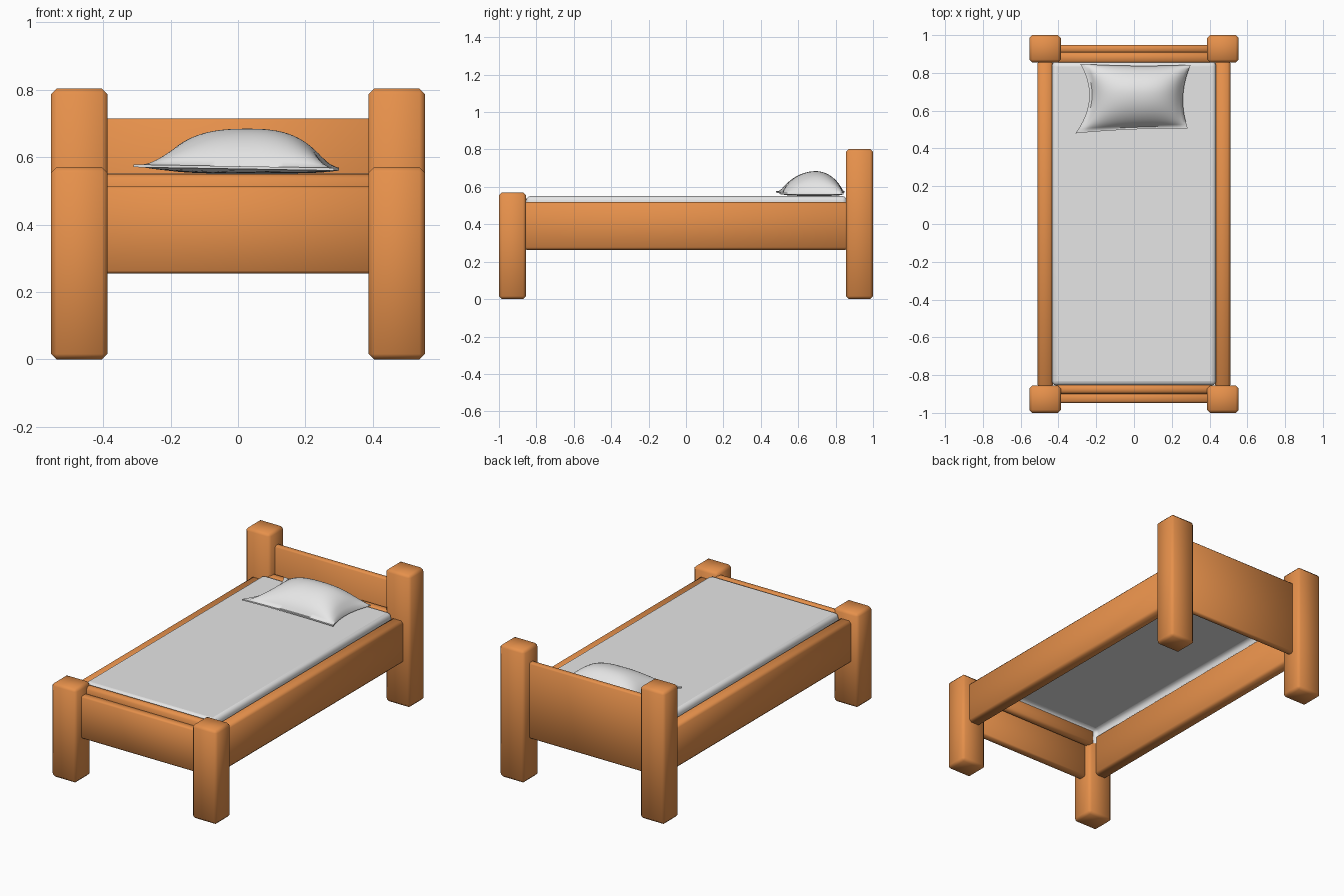
import bpy, bmesh, math

if "Cube" in bpy.data.objects:
    bpy.data.objects.remove(bpy.data.objects["Cube"])


def material(name, rgb):
    m = bpy.data.materials.new(name)
    m.diffuse_color = (*rgb, 1.0)
    m.use_nodes = True
    m.node_tree.nodes["Principled BSDF"].inputs["Base Color"].default_value = m.diffuse_color
    return m


WOOD = material("warm_wood", (0.79, 0.28, 0.07))
LINEN = material("white_linen", (0.79, 0.79, 0.79))


def finish(name, bm, mat):
    bmesh.ops.recalc_face_normals(bm, faces=bm.faces)
    for f in bm.faces:
        f.smooth = True
    me = bpy.data.meshes.new(name)
    bm.to_mesh(me)
    bm.free()
    me.materials.append(mat)
    ob = bpy.data.objects.new(name, me)
    bpy.context.collection.objects.link(ob)
    return ob


def soft_box(x, y, z, bevel, segments=1):
    """Soft-edged box from (min, max) ranges."""
    bm = bmesh.new()
    bmesh.ops.create_cube(bm, size=1)
    for v in bm.verts:
        v.co = [(r[0] + r[1]) / 2 + c * (r[1] - r[0])
                for r, c in zip((x, y, z), v.co)]
    bmesh.ops.bevel(bm, geom=bm.edges[:], offset=bevel, segments=segments,
                    profile=0.5, affect='EDGES')
    return bm


def block(name, x, y, z, bevel):
    return finish(name, soft_box(x, y, z, bevel), WOOD)


def span(side, a, b):
    return tuple(sorted((side * a, side * b)))


# Corner posts and side rails
for side, label in ((-1, "left"), (1, "right")):
    for end, where, top in ((-1, "foot", 0.57), (1, "head", 0.803)):
        block(f"{where}_post_{label}", span(side, 0.387, 0.554),
              span(end, 0.855, 1.0), (0, top), 0.016)
    block(f"side_rail_{label}", span(side, 0.43, 0.51), (-0.865, 0.865),
          (0.263, 0.52), 0.014)

# End boards with an inner ledge rail behind each
for end, where, top, seam in ((-1, "foot", 0.512, 0.897),
                              (1, "head", 0.715, 0.908)):
    block(f"{where}board", (-0.40, 0.40), span(end, seam, 0.947),
          (0.255, top), 0.008)
    block(f"{where}_inner_rail", (-0.42, 0.42), span(end, 0.85, seam + 0.003),
          (0.45, 0.549), 0.014)

# Mattress: a draped cover, open underneath
bm = soft_box((-0.435, 0.435), (-0.855, 0.86), (0.44, 0.551), 0.025, 3)
low = [v for v in bm.verts if v.co.z < 0.464]
bmesh.ops.delete(bm, geom=low, context='VERTS')
mattress = finish("mattress", bm, LINEN)
for p in mattress.data.polygons:
    if abs(p.normal.z) > 0.99:
        p.use_smooth = False
    # keep the outside facing outwards
if max(mattress.data.polygons, key=lambda p: p.area).normal.z < 0:
    mattress.data.flip_normals()

# Pillow: pinched outline, puffed top, thin flange along the front
N = 32
CORNERS = ((-0.31, 0.48), (0.285, 0.505), (-0.285, 0.848), (0.30, 0.843))


def shifted(t, centre, lo, hi):
    """Distance from an off-centre peak, reaching 1 at lo and hi."""
    d = t - centre
    return min(1, d / (hi - centre) if d > 0 else d / (lo - centre))


def pillow_point(u, v, upper):
    s, t = (u + 1) / 2, (v + 1) / 2
    w = ((1 - s) * (1 - t), s * (1 - t), (1 - s) * t, s * t)
    x = sum(k * c[0] for k, c in zip(w, CORNERS))
    y = sum(k * c[1] for k, c in zip(w, CORNERS))
    x -= u * (0.06 if u < 0 else 0.033) * (1 - v * v)
    y -= v * 0.008 * (1 - u * u)
    a = shifted(u, 0.12, -0.93, 0.97)
    b = shifted(v, 0.15, -0.92, 1.0)
    puff = (1 - a ** 2.6) ** 0.65 * (1 - b ** 2) ** 0.7
    if upper:
        z = 0.573 + 0.111 * puff
    else:
        z = 0.565 - 0.014 * puff ** 0.5
    return x, y, z - 0.005 * u * (1 - puff)


bm = bmesh.new()
sheets = []
for upper in (True, False):
    sheets.append([[bm.verts.new(pillow_point(2 * i / N - 1, 2 * j / N - 1, upper))
                    for i in range(N + 1)] for j in range(N + 1)])
for g in sheets:
    for j in range(N):
        for i in range(N):
            bm.faces.new((g[j][i], g[j][i + 1], g[j + 1][i + 1], g[j + 1][i]))
# rim joining the two sheets
loop = ([(0, i) for i in range(N)] + [(j, N) for j in range(N)]
        + [(N, i) for i in range(N, 0, -1)] + [(j, 0) for j in range(N, 0, -1)])
for (j0, i0), (j1, i1) in zip(loop, loop[1:] + loop[:1]):
    bm.faces.new((sheets[0][j0][i0], sheets[0][j1][i1],
                  sheets[1][j1][i1], sheets[1][j0][i0]))
pillow = finish("pillow", bm, LINEN)
bpy.context.view_layer.objects.active = pillow
pillow.select_set(True)
bpy.ops.object.shade_smooth_by_angle(angle=math.radians(60))
